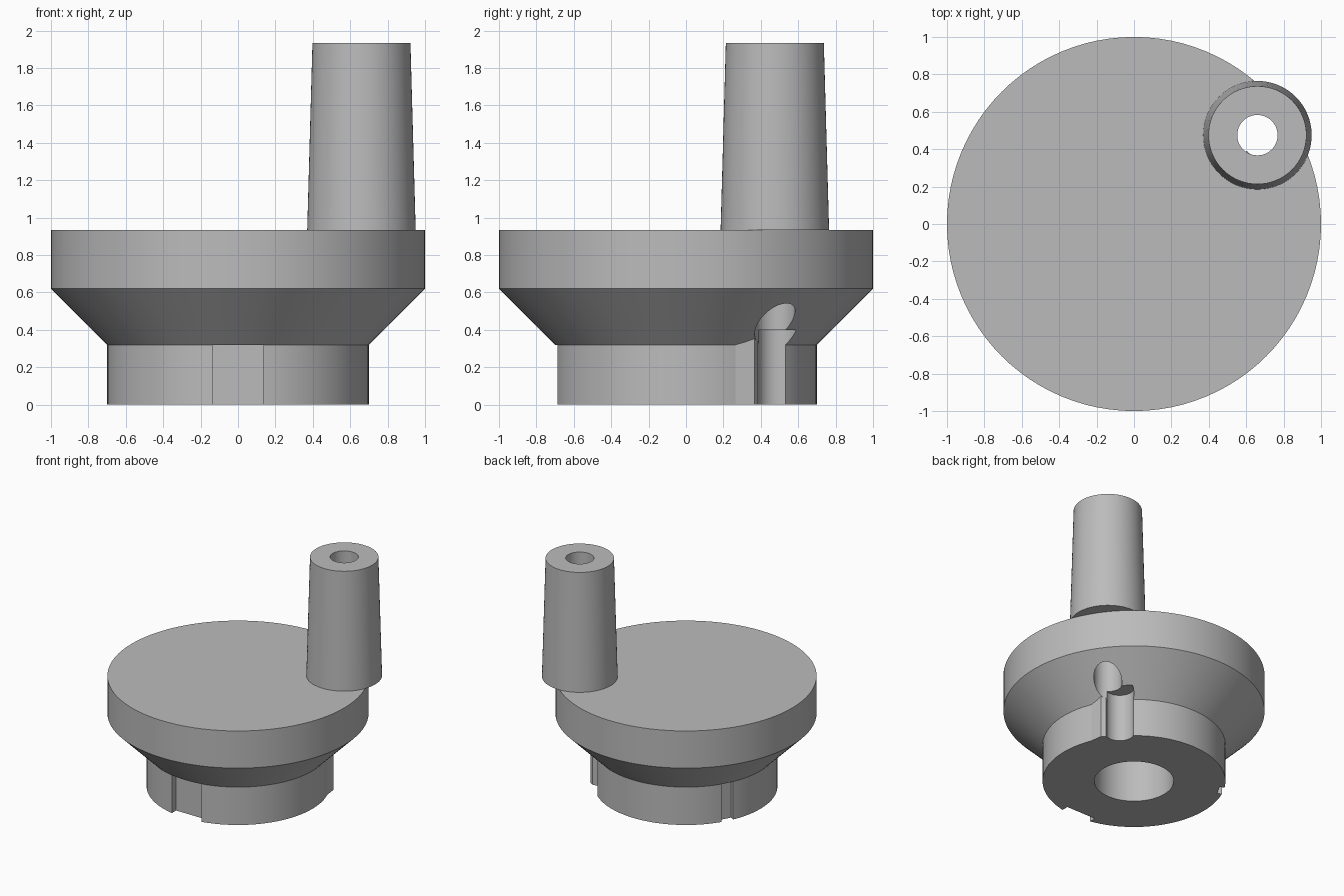
import bpy, bmesh, math
from mathutils import Matrix

old = bpy.data.objects.get("Cube")
if old:
    bpy.data.objects.remove(old, do_unlink=True)

grey = bpy.data.materials.new("plain_grey")
grey.use_nodes = True
COLOUR = (0.5, 0.5, 0.5, 1)
grey.diffuse_color = COLOUR
grey.node_tree.nodes["Principled BSDF"].inputs["Base Color"].default_value = COLOUR

HANDLE = (0.66, 0.475)


def add_object(name, bm):
    bmesh.ops.recalc_face_normals(bm, faces=bm.faces)
    mesh = bpy.data.meshes.new(name)
    bm.to_mesh(mesh)
    bm.free()
    mesh.materials.append(grey)
    obj = bpy.data.objects.new(name, mesh)
    bpy.context.collection.objects.link(obj)
    return obj


def stack(name, rings, centre=(0, 0), sides=96):
    """Closed round solid through (radius, height) rings."""
    bm = bmesh.new()
    loops = []
    for r, z in rings:
        loops.append([bm.verts.new((centre[0] + r * math.cos(2 * math.pi * i / sides),
                                    centre[1] + r * math.sin(2 * math.pi * i / sides), z))
                      for i in range(sides)])
    for low, high in zip(loops, loops[1:]):
        for i in range(sides):
            j = (i + 1) % sides
            bm.faces.new((low[i], low[j], high[j], high[i]))
    bm.faces.new(loops[0])
    bm.faces.new(loops[-1])
    return add_object(name, bm)


def prism(name, outline, bottom, top):
    """Vertical prism over a plan outline."""
    bm = bmesh.new()
    base = bm.faces.new([bm.verts.new((x, y, bottom)) for x, y in outline])
    new = bmesh.ops.extrude_face_region(bm, geom=[base])["geom"]
    bmesh.ops.translate(bm, vec=(0, 0, top - bottom),
                        verts=[v for v in new if isinstance(v, bmesh.types.BMVert)])
    return add_object(name, bm)


def slot(name, angle, width, inner, top):
    """Rectangular cutter entering the hub from one direction."""
    w = width / 2
    obj = prism(name, [(inner, -w), (0.9, -w), (0.9, w), (inner, w)], -0.1, top)
    obj.data.transform(Matrix.Rotation(math.radians(angle), 4, "Z"))
    return obj


def combine(target, tool, operation):
    mod = target.modifiers.new(tool.name, "BOOLEAN")
    mod.operation = operation
    mod.solver = "EXACT"
    mod.object = tool
    bpy.context.view_layer.objects.active = target
    bpy.ops.object.modifier_apply(modifier=mod.name)
    bpy.data.objects.remove(tool, do_unlink=True)


def smooth(obj):
    bpy.ops.object.select_all(action="DESELECT")
    obj.select_set(True)
    bpy.context.view_layer.objects.active = obj
    bpy.ops.object.shade_smooth_by_angle(angle=math.radians(25))


# Disc, flared underside and hub
body = stack("disc_and_hub", [(0.7, 0), (0.7, 0.32), (1, 0.62), (1, 0.934)])

# Blind bore, grip hole and notches in the hub
combine(body, stack("bore", [(0.304, -0.1), (0.304, 0.62)], sides=64), "DIFFERENCE")
combine(body, stack("relief", [(0.11, -0.1), (0.11, 0.4)], (0.555, 0.49), 48), "DIFFERENCE")
combine(body, slot("front_notch", 270, 0.275, 0.63, 0.32), "DIFFERENCE")
combine(body, slot("rear_notch", 152, 0.1, 0.66, 0.32), "DIFFERENCE")

# Small stop beside the relief
stop = [(0.5, 0.25), (0.648, 0.265), (0.635, 0.365), (0.605, 0.385), (0.5, 0.36)]
combine(body, prism("stop", stop, 0, 0.4), "UNION")
combine(body, stack("grip_hole", [(0.108, 0.34), (0.108, 1.1)], HANDLE, 48), "DIFFERENCE")
smooth(body)

# Tapered grip with a through hole
grip = stack("grip", [(0.29, 0.934), (0.262, 1.934)], HANDLE, 64)
combine(grip, stack("grip_bore", [(0.108, 0.8), (0.108, 2.1)], HANDLE, 48), "DIFFERENCE")
smooth(grip)
